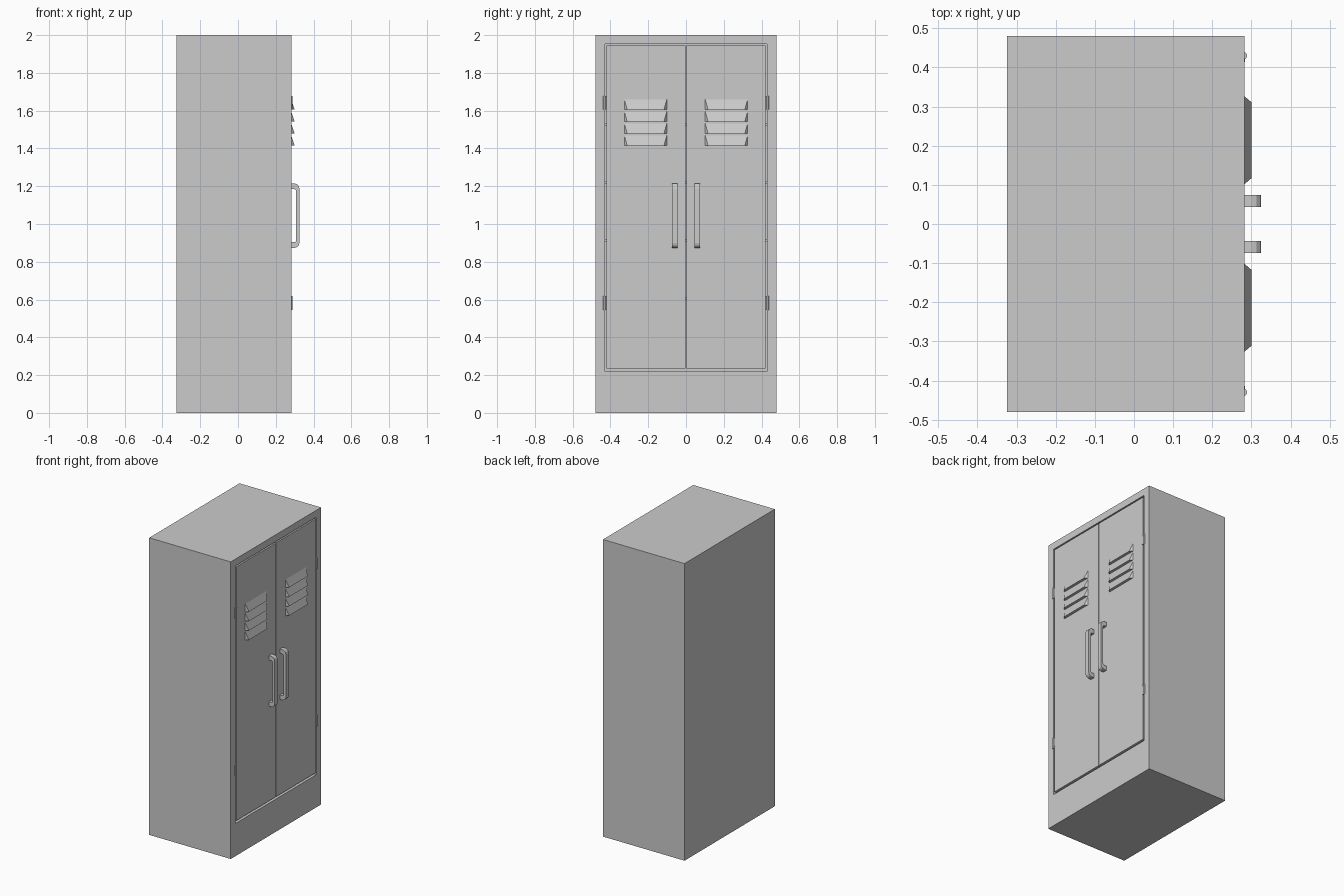
import bpy, bmesh, math

if "Cube" in bpy.data.objects:
    bpy.data.objects.remove(bpy.data.objects["Cube"])

FRONT = 0.282   # plane of the cabinet face


def make(name, bm, mirror=False):
    bmesh.ops.recalc_face_normals(bm, faces=bm.faces)
    me = bpy.data.meshes.new(name)
    bm.to_mesh(me)
    bm.free()
    ob = bpy.data.objects.new(name, me)
    bpy.context.collection.objects.link(ob)
    if mirror:
        m = ob.modifiers.new("mirror", 'MIRROR')
        m.use_axis = (False, True, False)
        m.use_clip = False
        m.use_mirror_merge = False
    return ob


def add_box(bm, x, y, z):
    vs = bmesh.ops.create_cube(bm, size=1)['verts']
    for v in vs:
        v.co.x = x[v.co.x > 0]
        v.co.y = y[v.co.y > 0]
        v.co.z = z[v.co.z > 0]


def arc(cx, cz, r, start, steps):
    return [(cx + r * math.cos(a), cz + r * math.sin(a))
            for a in (math.radians(start + 90 * i / steps) for i in range(steps + 1))]


# Cabinet shell: nested rectangles bridged from the back, round the face, into the hollow
bm = bmesh.new()
rings = []
for x, w, z0, z1 in ((-0.325, 0.48, 0, 2), (FRONT, 0.48, 0, 2),
                     (FRONT, 0.43, 0.22, 1.953), (-0.305, 0.43, 0.22, 1.953)):
    rings.append([bm.verts.new((x, y, z)) for y, z in
                  ((-w, z0), (w, z0), (w, z1), (-w, z1))])
for a, b in zip(rings, rings[1:]):
    for i in range(4):
        j = (i + 1) % 4
        bm.faces.new((a[i], a[j], b[j], b[i]))
bm.faces.new(rings[0])
bm.faces.new(rings[-1])
make("cabinet", bm)

# Shelves seen through the door gaps
bm = bmesh.new()
for z in (0.605, 0.912, 1.22, 1.527):
    add_box(bm, (-0.305, 0.255), (-0.43, 0.43), (z - 0.007, z + 0.007))
make("shelves", bm)

# Doors
bm = bmesh.new()
add_box(bm, (0.26, FRONT), (0.003, 0.421), (0.235, 1.944))
make("doors", bm, True)

# Louvers: wedges with tapered ends
bm = bmesh.new()
for i in range(4):
    bot = 1.415 + 0.0633 * i
    top = bot + 0.06
    bx = FRONT - 0.002
    pts = [(bx, 0.10, bot), (bx, 0.328, bot), (bx, 0.328, top), (bx, 0.10, top),
           (0.30, 0.117, bot), (0.30, 0.311, bot)]
    v = [bm.verts.new(p) for p in pts]
    for f in ((0, 1, 2, 3), (3, 2, 5, 4), (0, 4, 5, 1), (0, 3, 4), (1, 5, 2)):
        bm.faces.new([v[k] for k in f])
make("louvers", bm, True)

# Handles: side profile with rounded corners, extruded along y
z0, z1, x1 = 0.874, 1.214, 0.325
ro, ri, t, leg = 0.025, 0.01, 0.017, 0.03
profile = [(0.275, z0)] + arc(x1 - ro, z0 + ro, ro, -90, 3)
profile += arc(x1 - ro, z1 - ro, ro, 0, 3) + [(0.275, z1), (0.275, z1 - leg)]
profile += arc(x1 - t - ri, z1 - leg - ri, ri, 0, 3)[::-1]
profile += arc(x1 - t - ri, z0 + leg + ri, ri, -90, 3)[::-1] + [(0.275, z0 + leg)]
bm = bmesh.new()
face = bm.faces.new([bm.verts.new((x, 0.044, z)) for x, z in profile])
ext = bmesh.ops.extrude_face_region(bm, geom=[face])['geom']
bmesh.ops.translate(bm, vec=(0, 0.03, 0),
                    verts=[g for g in ext if isinstance(g, bmesh.types.BMVert)])
make("handles", bm, True)

# Hinges: knuckle barrel with a thin leaf on the door
bm = bmesh.new()
for zc in (0.582, 1.641):
    vs = bmesh.ops.create_cone(bm, cap_ends=True, segments=10, radius1=0.01,
                               radius2=0.01, depth=0.072)['verts']
    bmesh.ops.translate(bm, vec=(0.279, 0.43, zc), verts=vs)
    add_box(bm, (0.27, 0.2835), (0.414, 0.43), (zc - 0.027, zc + 0.027))
make("hinges", bm, True)
